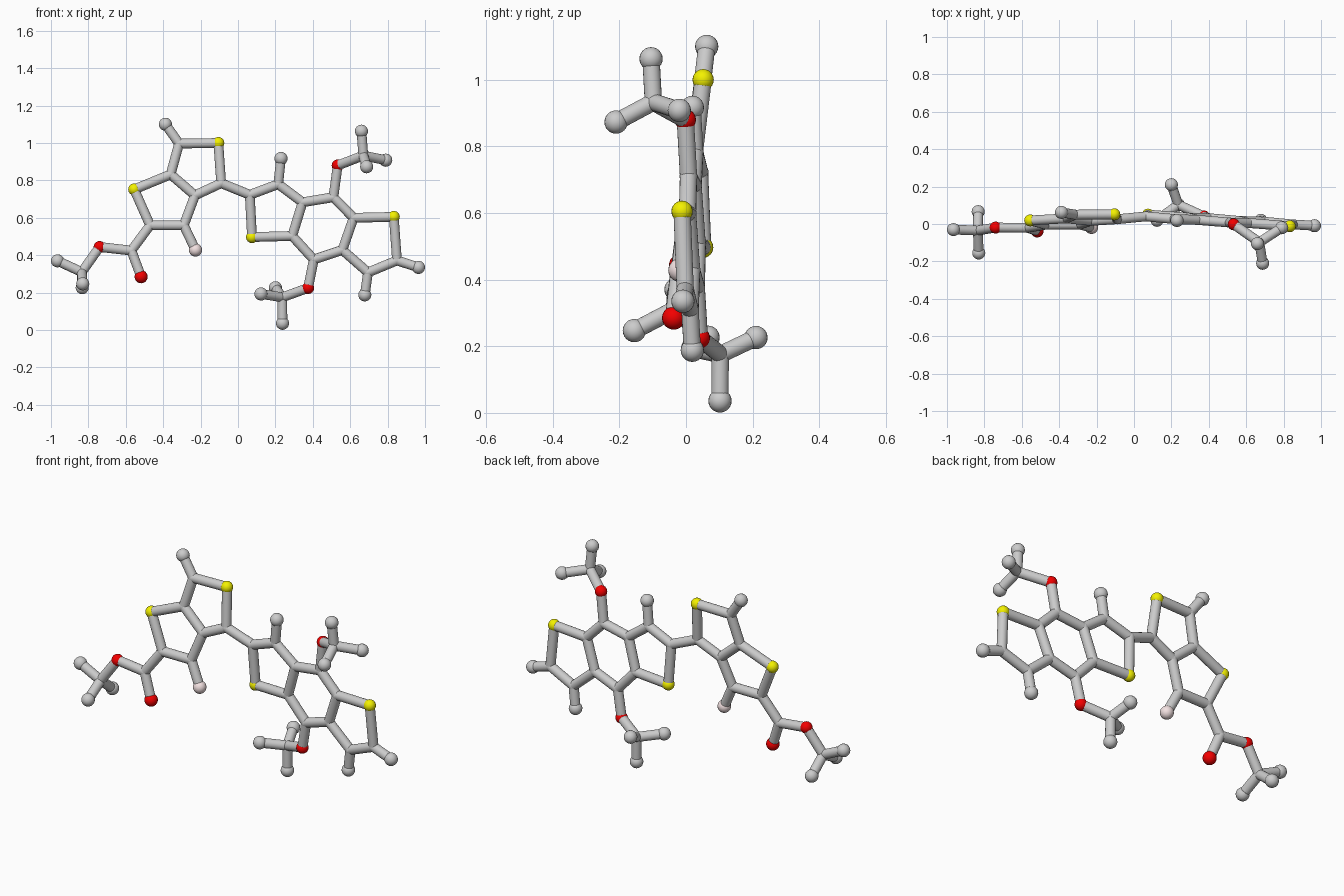
import bpy, bmesh
from mathutils import Vector, Matrix

if "Cube" in bpy.data.objects:
    bpy.data.objects.remove(bpy.data.objects["Cube"])

BOND_R, JOINT_R, HETERO_R, END_R = 0.026, 0.027, 0.032, 0.035


def left_plane(x, z):
    return -0.069 + 0.005 * x + 0.121 * z


def right_plane(x, z):
    return 0.0785 - 0.075 * x - 0.046 * z


# Flat left half: fused five-rings and ester (x, z)
left = {
    "H1": (-0.388, 1.10), "C1": (-0.315, 0.997), "S1": (-0.105, 1.0),
    "C2": (-0.09, 0.785), "C3": (-0.23, 0.72), "C4": (-0.36, 0.832),
    "S2": (-0.555, 0.752), "C5": (-0.47, 0.56), "C6": (-0.29, 0.56),
    "F1": (-0.227, 0.428), "C7": (-0.57, 0.425), "O1": (-0.518, 0.285),
    "O2": (-0.74, 0.444),
}
# Flat right half: three fused rings with two oxygens (x, z)
right = {
    "C8": (0.063, 0.723), "C9": (0.215, 0.78), "H9": (0.23, 0.917),
    "S3": (0.075, 0.497), "C10": (0.345, 0.683), "C11": (0.29, 0.503),
    "C12": (0.51, 0.71), "C13": (0.618, 0.60), "C14": (0.558, 0.428),
    "C15": (0.405, 0.377), "S4": (0.833, 0.605), "C16": (0.85, 0.372),
    "H16": (0.965, 0.335), "C17": (0.695, 0.308), "H17": (0.678, 0.188),
    "O3": (0.533, 0.88), "O4": (0.375, 0.225),
}
# Methyl groups that leave the plane (x, y, z)
methyl = {
    "C20": (-0.835, -0.035, 0.31), "H20": (-0.965, -0.03, 0.37),
    "H21": (-0.83, -0.155, 0.247), "H22": (-0.833, 0.066, 0.227),
    "C30": (0.67, -0.098, 0.933), "H30": (0.66, -0.105, 1.063),
    "H31": (0.79, -0.02, 0.908), "H32": (0.688, -0.21, 0.873),
    "C40": (0.237, 0.103, 0.175), "H40": (0.123, 0.02, 0.193),
    "H41": (0.2, 0.21, 0.226), "H42": (0.238, 0.102, 0.036),
}
atoms = {k: Vector((x, left_plane(x, z), z)) for k, (x, z) in left.items()}
atoms.update({k: Vector((x, right_plane(x, z), z)) for k, (x, z) in right.items()})
atoms.update({k: Vector(p) for k, p in methyl.items()})

# Bond chains for each part of the molecule
chains = {
    "left_ring_bonds": ["C1 S1 C2 C3 C4 C1 H1", "C4 S2 C5 C6 C3", "C6 F1"],
    "ester_bonds": ["C5 C7 O1", "C7 O2 C20 H20", "H21 C20 H22"],
    "link_bond": ["C2 C8"],
    "right_ring_bonds": ["C8 C9 C10 C11 S3 C8", "C9 H9",
                         "C10 C12 C13 C14 C15 C11",
                         "C13 S4 C16 C17 C14", "C16 H16", "C17 H17"],
    "upper_methoxy_bonds": ["C12 O3 C30 H30", "H31 C30 H32"],
    "lower_methoxy_bonds": ["C15 O4 C40 H40", "H41 C40 H42"],
}


def add_ball(bm, p, r):
    bmesh.ops.create_uvsphere(bm, u_segments=20, v_segments=12, radius=r,
                              matrix=Matrix.Translation(p))


def add_rod(bm, a, b):
    d = b - a
    m = Matrix.Translation((a + b) / 2) @ d.to_track_quat('Z', 'Y').to_matrix().to_4x4()
    bmesh.ops.create_cone(bm, cap_ends=True, segments=20, radius1=BOND_R,
                          radius2=BOND_R, depth=d.length, matrix=m)


def finish(bm, name, color=None):
    me = bpy.data.meshes.new(name)
    bm.to_mesh(me)
    bm.free()
    ob = bpy.data.objects.new(name, me)
    bpy.context.collection.objects.link(ob)
    if color:
        mat = bpy.data.materials.new(name + "_color")
        mat.diffuse_color = color
        mat.use_nodes = True
        mat.node_tree.nodes["Principled BSDF"].inputs["Base Color"].default_value = mat.diffuse_color
        me.materials.append(mat)
    bpy.ops.object.select_all(action='DESELECT')
    ob.select_set(True)
    bpy.context.view_layer.objects.active = ob
    bpy.ops.object.shade_smooth_by_angle()


# Rods
for name, paths in chains.items():
    bm = bmesh.new()
    for path in paths:
        keys = path.split()
        for a, b in zip(keys, keys[1:]):
            add_rod(bm, atoms[a], atoms[b])
    finish(bm, name)

# Balls, one object per kind of atom
kinds = {
    "C": ("carbon_joints", JOINT_R, None),
    "H": ("end_balls", END_R, None),
    "S": ("sulfur_balls", HETERO_R, (0.9, 0.88, 0.0, 1)),
    "O": ("oxygen_balls", HETERO_R, (0.9, 0.0, 0.0, 1)),
    "F": ("fluorine_ball", END_R, (0.9, 0.76, 0.76, 1)),
}
for letter, (name, r, color) in kinds.items():
    bm = bmesh.new()
    for key, p in atoms.items():
        if key[0] == letter:
            add_ball(bm, p, END_R if key == "O1" else r)
    finish(bm, name, color)
